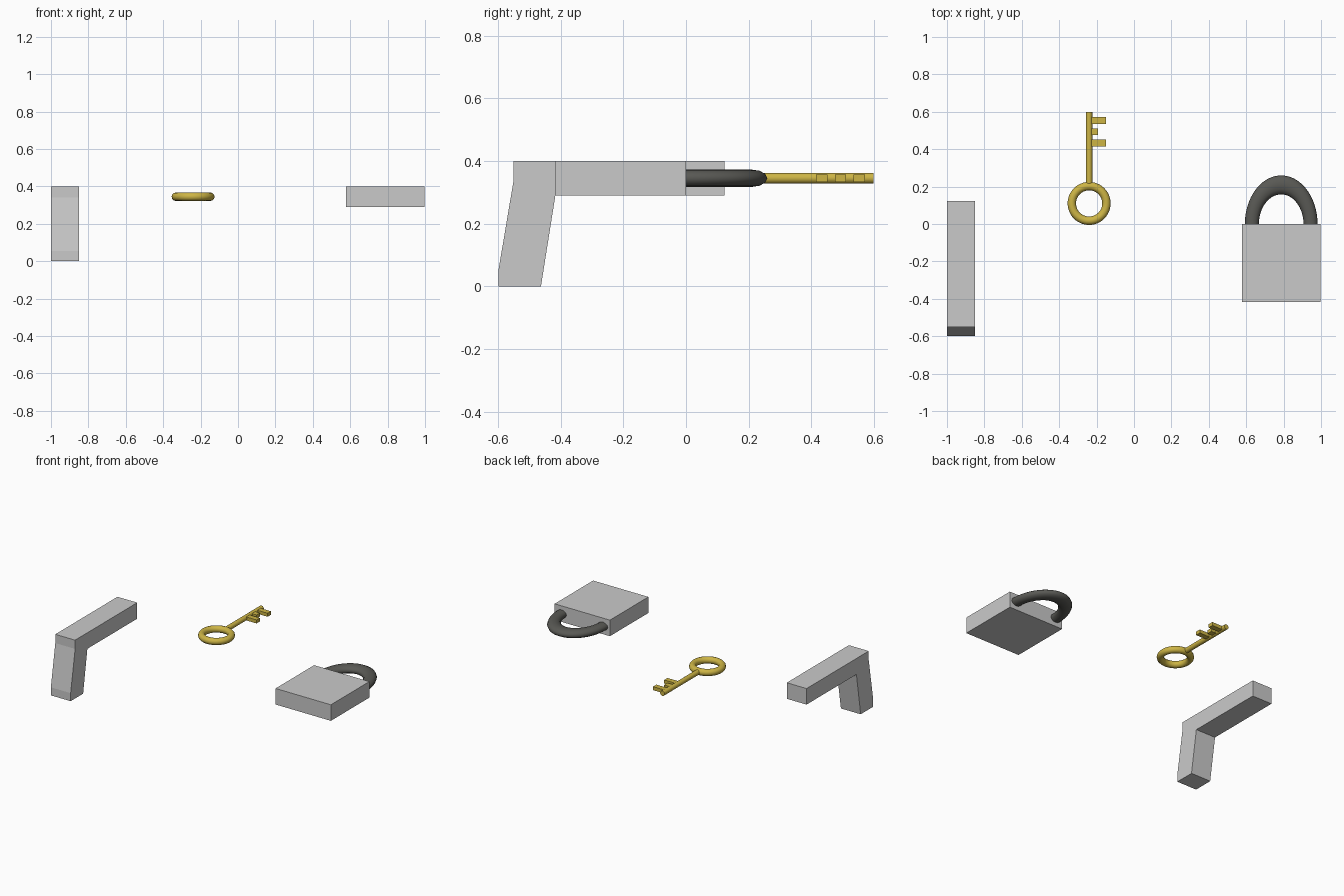
import bpy, bmesh, math
from mathutils import Vector

if "Cube" in bpy.data.objects:
    bpy.data.objects.remove(bpy.data.objects["Cube"])


def material(name, rgb):
    m = bpy.data.materials.new(name)
    m.diffuse_color = (*rgb, 1)
    m.use_nodes = True
    m.node_tree.nodes["Principled BSDF"].inputs["Base Color"].default_value = m.diffuse_color
    return m


GREY = material("light grey metal", (0.59, 0.59, 0.59))
GOLD = material("gold", (0.61, 0.46, 0.06))
DARK = material("dark steel", (0.10, 0.10, 0.09))
ZC = 0.345  # height of the key and shackle centre line


def add_object(name, bm, mat, smooth=False):
    bmesh.ops.recalc_face_normals(bm, faces=bm.faces)
    me = bpy.data.meshes.new(name)
    bm.to_mesh(me)
    bm.free()
    me.materials.append(mat)
    for p in me.polygons:
        p.use_smooth = smooth and len(p.vertices) == 4
    ob = bpy.data.objects.new(name, me)
    bpy.context.collection.objects.link(ob)
    return ob


def box(name, lo, hi, mat):
    bm = bmesh.new()
    bmesh.ops.create_cube(bm, size=1)
    for v in bm.verts:
        v.co = Vector([l + (c + 0.5) * (h - l) for c, l, h in zip(v.co, lo, hi)])
    return add_object(name, bm, mat)


def ring(name, centre, major, minor, mat, sweep=2 * math.pi, scale=(1, 1, 1), n=48, m=12):
    """Full or partial torus in the xy plane, starting at +x."""
    closed = sweep > 6.28
    bm = bmesh.new()
    loops = []
    for i in range(n if closed else n + 1):
        a = sweep * i / n
        loop = []
        for j in range(m):
            b = 2 * math.pi * j / m
            r = major + minor * math.cos(b)
            p = (r * math.cos(a), r * math.sin(a), minor * math.sin(b))
            loop.append(bm.verts.new([c + s * q for c, s, q in zip(centre, scale, p)]))
        loops.append(loop)
    for i in range(n):
        p, q = loops[i], loops[(i + 1) % len(loops)]
        for j in range(m):
            k = (j + 1) % m
            bm.faces.new((p[j], q[j], q[k], p[k]))
    if not closed:
        bm.faces.new(loops[0])
        bm.faces.new(loops[-1])
    return add_object(name, bm, mat, True)


# Bent bar: side profile (y, z) extruded along x
profile = [(-0.55, 0.40), (0.123, 0.40), (0.123, 0.29), (-0.417, 0.29),
           (-0.463, 0), (-0.598, 0), (-0.598, 0.055), (-0.55, 0.34)]
bm = bmesh.new()
face = bm.faces.new([bm.verts.new((-1, y, z)) for y, z in profile])
ext = bmesh.ops.extrude_face_region(bm, geom=[face])
for v in ext["geom"]:
    if isinstance(v, bmesh.types.BMVert):
        v.co.x = -0.85
add_object("bent_bar", bm, GREY)

# Key: bow ring, shaft and three teeth
KX = -0.24
ring("key_bow", (KX, 0.11, ZC), 0.0925, 0.0225, GOLD)
bm = bmesh.new()
bmesh.ops.create_cone(bm, cap_ends=True, segments=24, radius1=0.017, radius2=0.017, depth=0.4)
for v in bm.verts:
    v.co = Vector((KX + v.co.x, 0.398 + v.co.z, ZC + v.co.y))
add_object("key_shaft", bm, GOLD, True).data.polygons.foreach_get
for i, (y, x_end) in enumerate([(0.433, -0.15), (0.493, -0.192), (0.553, -0.15)]):
    box(f"key_tooth_{i + 1}", (KX, y - 0.018, ZC - 0.012), (x_end, y + 0.018, ZC + 0.012), GOLD)

# Padlock: square body and half-ring shackle
box("lock_body", (0.577, -0.417, 0.29), (0.996, 0, 0.40), GREY)
ring("lock_shackle", (0.787, -0.003, ZC), 0.157, 0.0375, DARK,
     sweep=math.pi, scale=(1, 1.35, 0.74))
